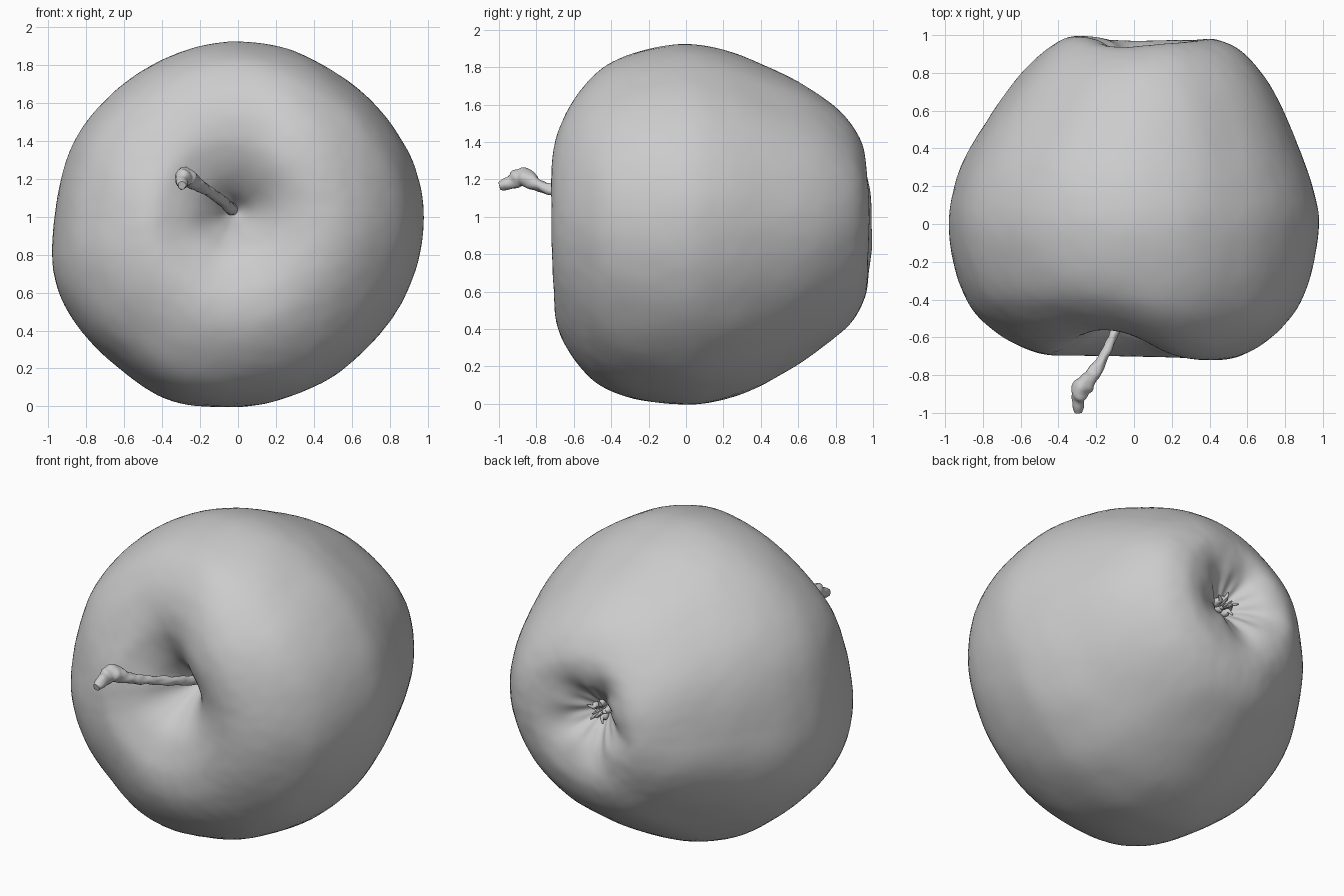
import bpy, bmesh, math, random
from mathutils import Vector, noise

if "Cube" in bpy.data.objects:
    bpy.data.objects.remove(bpy.data.objects["Cube"])

random.seed(4)
CX, CZ = -0.02, 1.03          # core axis runs along y through this point
BX = 0.02                     # the core drifts to this x at the back
SEG, SUB = 160, 6

# outline seen from the front (x, z)
outline = [(.98, .95), (.975, 1.1), (.92, 1.3), (.8, 1.5), (.55, 1.73), (.3, 1.87), (.02, 1.925),
           (-.25, 1.885), (-.5, 1.77), (-.7, 1.61), (-.85, 1.43), (-.92, 1.25), (-.96, 1.0),
           (-.985, .78), (-.93, .55), (-.8, .36), (-.6, .19), (-.4, .04), (-.28, .01), (-.12, -.005),
           (.15, .02), (.38, .09), (.6, .235), (.8, .45), (.93, .7)]
# lengthwise profiles: radius fractions, then y for each angle
F = [0, .05, .12, .22, .34, .46, .6, .75, .885, .967, 1,
     .967, .885, .75, .6, .46, .34, .22, .12, .05, 0]
ANGLES = [0, 55, 105, 180, 270, 360]     # right, upper right, top, left, bottom
Y = [[-.28, -.38, -.51, -.63, -.70, -.72, -.69, -.595, -.44, -.23, 0,
      .19, .41, .70, .895, .97, .975, .93, .86, .80, .78],
     [-.28, -.36, -.48, -.59, -.67, -.70, -.685, -.61, -.47, -.26, 0,
      .20, .42, .68, .86, .945, .955, .92, .85, .80, .78],
     [-.28, -.34, -.42, -.49, -.535, -.555, -.54, -.48, -.37, -.20, 0,
      .20, .39, .61, .80, .90, .935, .91, .85, .80, .78],
     [-.28, -.36, -.47, -.58, -.65, -.68, -.64, -.555, -.42, -.23, 0,
      .20, .40, .61, .81, .94, .995, .97, .88, .80, .78],
     [-.28, -.38, -.50, -.61, -.67, -.70, -.685, -.61, -.48, -.28, 0,
      .22, .43, .66, .86, .95, .97, .94, .87, .80, .78]]


def catmull(a, b, c, d, t):
    return .5 * (2*b + (c-a)*t + (2*a-5*b+4*c-d)*t*t + (3*b-a-3*c+d)*t**3)


def sample(vals, u, closed=False):
    i, n = int(math.floor(u)), len(vals)
    if closed:
        p = [vals[(i+k) % n] for k in (-1, 0, 1, 2)]
    else:
        i = min(i, n-2)
        p = [vals[min(max(i+k, 0), n-1)] for k in (-1, 0, 1, 2)]
    return catmull(*p, u-i)


def blur(vals, times):
    n = len(vals)
    for _ in range(times):
        vals = [(vals[i-1] + 2*vals[i] + vals[(i+1) % n])/4 for i in range(n)]
    return vals


def outline_radii():
    pol = sorted((math.atan2(z-CZ, x-CX) % math.tau, math.hypot(x-CX, z-CZ)) for x, z in outline)
    pol = [(pol[-1][0]-math.tau, pol[-1][1])] + pol + [(pol[0][0]+math.tau, pol[0][1])]
    out = []
    for s in range(SEG):
        a = math.tau*s/SEG
        for (a0, r0), (a1, r1) in zip(pol, pol[1:]):
            if a0 <= a <= a1:
                out.append(r0 + (r1-r0)*(a-a0)/(a1-a0))
                break
    return blur(out, 12)


def angle_index(deg):
    for i, (a, b) in enumerate(zip(ANGLES, ANGLES[1:])):
        if deg < b:
            return i + (deg-a)/(b-a)


# fruit body
R = outline_radii()
bm = bmesh.new()
rings = []
last = (len(F)-1)*SUB
for j in range(1, last):
    u = j/SUB
    f = max(sample(F, u), .004)
    at_u = [sample(p, u) for p in Y]
    ys = blur([sample(at_u, angle_index(360*s/SEG), True) for s in range(SEG)], 40)
    ring = []
    for s in range(SEG):
        a, y = math.tau*s/SEG, ys[s]
        cx = CX
        if u > 10:                                   # puckered ribs around the calyx
            y += .012*math.sin(5*a+.6)*math.exp(-((f-.2)/.11)**2)
            y += .004*math.sin(11*a)*math.exp(-((f-.13)/.07)**2)
            cx += (BX-CX)*(1-f)
        r = f*R[s]
        v = Vector((cx+r*math.cos(a), y, CZ+r*math.sin(a)))
        k = .005*noise.noise(v*4) + .0015*noise.noise(v*16)
        v += (v-Vector((CX, .1, CZ)))*k*min(1, f*3)
        ring.append(bm.verts.new(v))
    rings.append(ring)
for a, b in zip(rings, rings[1:]):
    for s in range(SEG):
        t = (s+1) % SEG
        bm.faces.new((a[s], a[t], b[t], b[s]))
for ring, x, y in ((rings[0], CX, -.28), (rings[-1], BX, .78)):
    tip = bm.verts.new((x, y, CZ))
    for s in range(SEG):
        bm.faces.new((ring[s], ring[(s+1) % SEG], tip))
bmesh.ops.recalc_face_normals(bm, faces=bm.faces)
for face in bm.faces:
    face.smooth = True
me = bpy.data.meshes.new("fruit_body")
bm.to_mesh(me)
bm.free()
bpy.context.collection.objects.link(bpy.data.objects.new("fruit_body", me))


def tube(name, pts, sides=16, steps=8, rough=0):
    """Tapered tube through (x, y, z, radius) points."""
    bm, rings = bmesh.new(), []
    n = (len(pts)-1)*steps
    path = [[sample([p[c] for p in pts], i/steps) for c in range(4)] for i in range(n+1)]
    for i, p in enumerate(path):
        d = Vector(path[min(i+1, n)][:3]) - Vector(path[max(i-1, 0)][:3])
        side = d.cross(Vector((.1, .2, 1))).normalized()
        up = side.cross(d).normalized()
        ring = []
        for k in range(sides):
            a = math.tau*k/sides
            o = side*math.cos(a) + up*math.sin(a)
            c = Vector(p[:3])
            r = p[3]*(1 + rough*noise.noise((c+o*.04)*22))
            ring.append(bm.verts.new(c+o*r))
        rings.append(ring)
    for a, b in zip(rings, rings[1:]):
        for k in range(sides):
            bm.faces.new((a[k], a[(k+1) % sides], b[(k+1) % sides], b[k]))
    bm.faces.new(rings[0])
    bm.faces.new(rings[-1])
    bmesh.ops.recalc_face_normals(bm, faces=bm.faces)
    for face in bm.faces:
        face.smooth = len(face.verts) == 4
    me = bpy.data.meshes.new(name)
    bm.to_mesh(me)
    bm.free()
    bpy.context.collection.objects.link(bpy.data.objects.new(name, me))


# stem with a knobbly, slanted end
tube("stem", [(-.02, -.24, 1.02, .034), (-.05, -.42, 1.055, .028), (-.105, -.58, 1.1, .026),
              (-.165, -.71, 1.14, .027), (-.22, -.8, 1.175, .036), (-.275, -.87, 1.212, .051),
              (-.292, -.93, 1.19, .038), (-.295, -.98, 1.17, .026), (-.295, -.998, 1.165, .02)],
     rough=.35)

# dried calyx: leaflets and a few stamens
for i in range(5):
    a = math.tau*i/5 + .4
    c, s = math.cos(a), math.sin(a)
    j = random.uniform(-.02, .015)
    tube(f"calyx_leaf_{i+1}", [(BX+.03*c, .77, CZ+.03*s, .022), (BX+.045*c, .82, CZ+.045*s, .02),
                               (BX+.04*c, .855+j, CZ+.04*s, .013), (BX+.075*c, .875+j, CZ+.075*s, .004)],
         sides=8, steps=4, rough=.5)
for i in range(6):
    a = random.uniform(0, math.tau)
    c, s = math.cos(a), math.sin(a)
    tube(f"stamen_{i+1}", [(BX, .77, CZ, .008), (BX+.02*c, .83, CZ+.02*s, .006),
                           (BX+.03*c, .87, CZ+.03*s, .005)], sides=6, steps=3)
